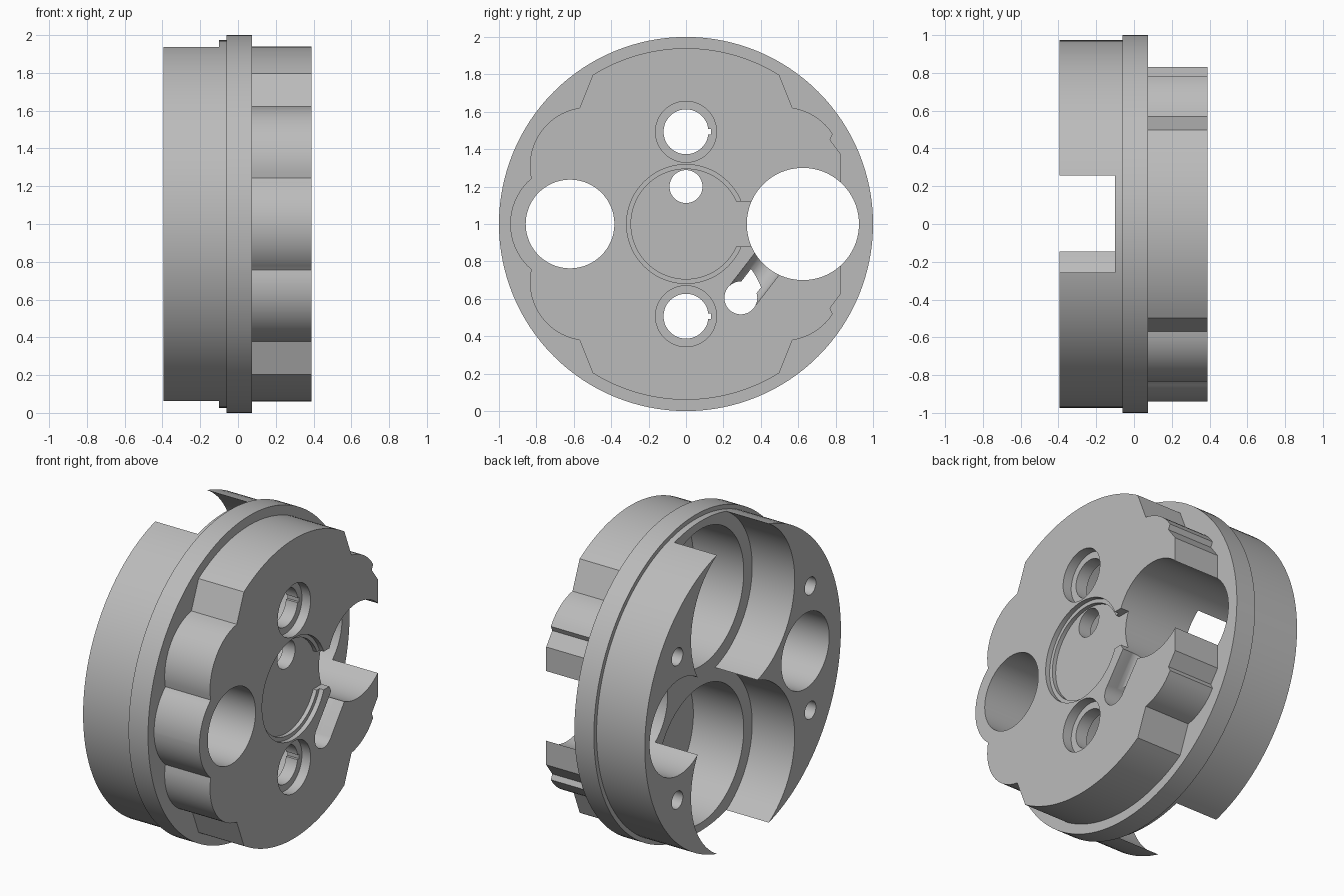
import bpy, bmesh, math
from mathutils import Vector

cube = bpy.data.objects.get("Cube")
if cube:
    bpy.data.objects.remove(cube)

steel = bpy.data.materials.new("light_grey_metal")
steel.use_nodes = True
GREY = (0.5, 0.5, 0.5, 1)
steel.diffuse_color = GREY
steel.node_tree.nodes["Principled BSDF"].inputs["Base Color"].default_value = GREY

MID = 1.0  # height of the main axis


def prism(name, points, x0, x1):
    """Extrude a (y, z) outline along x; z is relative to the main axis."""
    bm = bmesh.new()
    face = bm.faces.new([bm.verts.new((x0, y, z + MID)) for y, z in points])
    out = bmesh.ops.extrude_face_region(bm, geom=[face])
    moved = [v for v in out["geom"] if isinstance(v, bmesh.types.BMVert)]
    bmesh.ops.translate(bm, verts=moved, vec=(x1 - x0, 0, 0))
    bmesh.ops.recalc_face_normals(bm, faces=bm.faces)
    mesh = bpy.data.meshes.new(name)
    bm.to_mesh(mesh)
    bm.free()
    mesh.materials.append(steel)
    ob = bpy.data.objects.new(name, mesh)
    bpy.context.collection.objects.link(ob)
    return ob


def arc(cy, cz, r, a0, a1, n):
    angles = [math.radians(a0 + (a1 - a0) * i / n) for i in range(n + 1)]
    return [(cy + r * math.cos(a), cz + r * math.sin(a)) for a in angles]


def disc(name, y, z, r, x0, x1, n=64):
    return prism(name, arc(y, z, r, 0, 360, n)[:-1], x0, x1)


def box(name, y0, y1, z0, z1, x0, x1):
    return prism(name, [(y0, z0), (y1, z0), (y1, z1), (y0, z1)], x0, x1)


def combine(target, tool, operation):
    mod = target.modifiers.new(tool.name, "BOOLEAN")
    mod.operation, mod.solver, mod.object = operation, "EXACT", tool
    bpy.context.view_layer.objects.active = target
    bpy.ops.object.modifier_apply(modifier=mod.name)
    bpy.data.objects.remove(tool)


# Lobed front boss: upper half outline, mirrored to the lower half
upper = [(0.83, 0.37), (0.77, 0.45)]
upper += arc(0.52, 0.31, 0.315, 33, 81, 8)
upper += arc(0, 0, 0.94, 58, 122, 24)
upper += arc(-0.52, 0.31, 0.315, 99, 192, 14)
upper += arc(-0.62, 0, 0.32, 131, 179, 9)
outline = upper + [(y, -z) for y, z in reversed(upper)]

# Solid housing: rear drum, flange and boss
housing = disc("pump_housing", 0, 0, 0.973, -0.395, 0.0, 128)
combine(housing, disc("flange", 0, 0, 1.0, -0.06, 0.075, 128), "UNION")
combine(housing, prism("boss", outline, 0.03, 0.39), "UNION")

cutters = []
for s in (1, -1):
    # Stepped rear bore, shaft hole, front counterbore and key slot
    z = 0.493 * s
    cutters += [
        disc("rear_bore", 0, z, 0.514, -0.6, -0.1, 96),
        disc("deep_bore", 0, z, 0.43, -0.2, 0.25, 96),
        disc("shaft_hole", 0, z, 0.12, 0.2, 0.6),
        disc("counterbore", 0, z, 0.163, 0.33, 0.6),
        box("key_slot", 0.1, 0.135, z - 0.015, z + 0.015, 0.2, 0.5),
    ]
    # Blind bolt holes in the rear face
    cutters += [
        disc("bolt_hole_a", -0.67, 0.39 * s, 0.055, -0.6, -0.15, 32),
        disc("bolt_hole_b", 0.65, 0.45 * s, 0.055, -0.6, -0.15, 32),
    ]

# Large side ports, passages and the central recess
cutters += [
    disc("large_port", 0.625, 0, 0.3, -0.6, 0.6, 96),
    disc("small_port", -0.62, 0, 0.237, -0.6, 0.6, 96),
    disc("recess_rim", 0, 0, 0.318, 0.36, 0.6, 96),
    disc("recess_floor", 0, 0, 0.294, 0.335, 0.6, 96),
    disc("recess_hole", 0, 0.2, 0.088, -0.2, 0.6),
    disc("drain_hole", 0.293, -0.395, 0.088, -0.2, 0.6),
    box("front_channel", 0.25, 0.42, -0.12, 0.12, 0.335, 0.6),
    box("rear_channel", 0.1, 0.45, -0.13, 0.13, -0.6, -0.1),
]

# Round-bottomed slot from the drain hole up to the large port
start = Vector((0.293, -0.395))
along = Vector((0.61, 0.79)).normalized()
side = Vector((-along.y, along.x)) * 0.087
end = start + along * 0.28
corners = [start + side, start - side, end - side, end + side]
cutters.append(prism("slot_walls", [tuple(c) for c in corners], 0.32, 0.6))
middle = (start + end) / 2
bpy.ops.mesh.primitive_cylinder_add(
    vertices=48, radius=0.087, depth=0.28,
    location=(0.32, middle.x, middle.y + MID))
slot = bpy.context.object
slot.name = "slot_bottom"
slot.rotation_euler.x = -math.atan2(along.x, along.y)
slot.data.materials.append(steel)
bpy.context.view_layer.update()
cutters.append(slot)

for tool in cutters:
    combine(housing, tool, "DIFFERENCE")

# Smooth curved walls, keep machined edges crisp
bpy.ops.object.select_all(action="DESELECT")
housing.select_set(True)
bpy.context.view_layer.objects.active = housing
bpy.ops.object.shade_smooth_by_angle(angle=math.radians(25))
